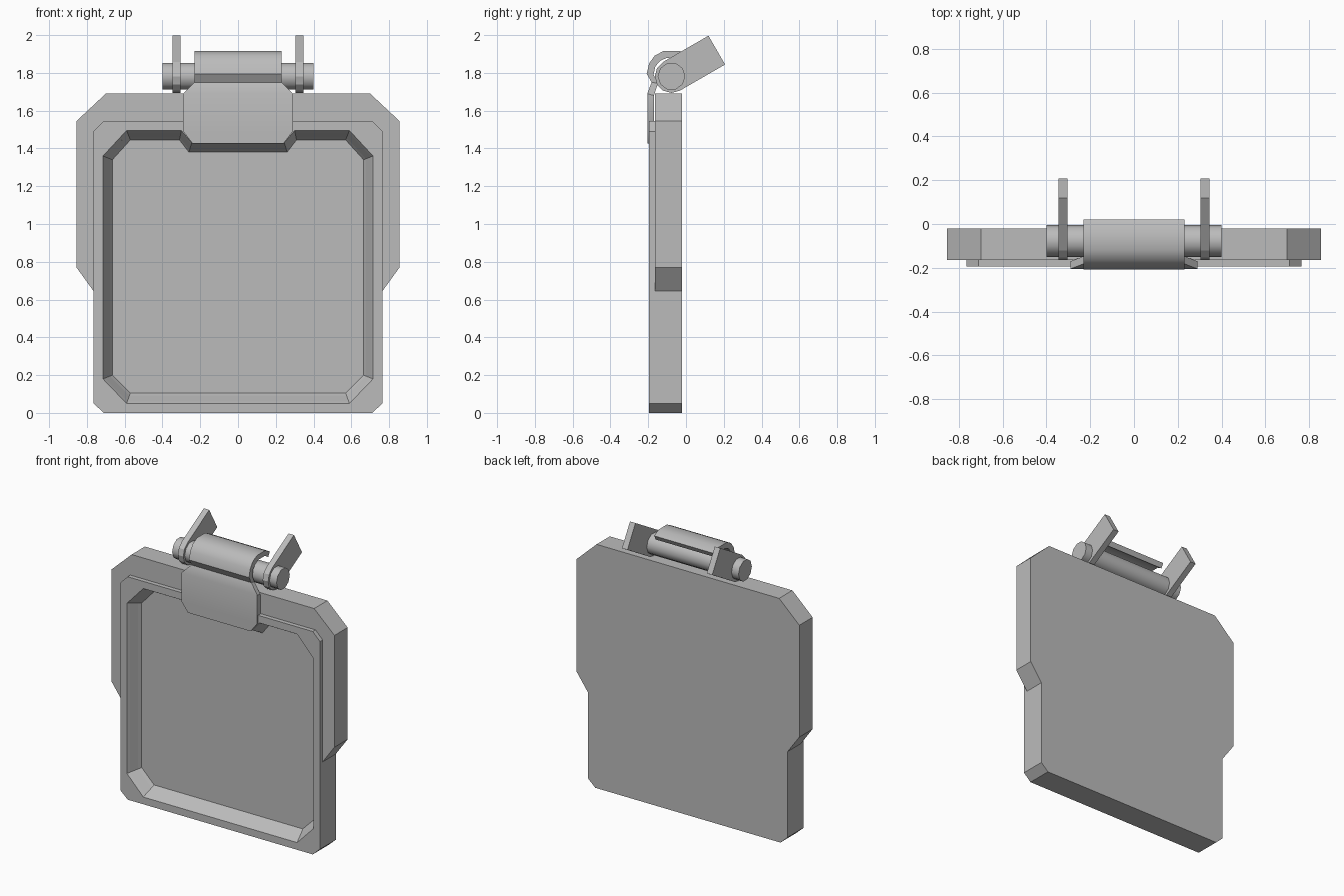
import bpy, bmesh, math

cube = bpy.data.objects.get("Cube")
if cube:
    bpy.data.objects.remove(cube, do_unlink=True)

grey = bpy.data.materials.new("plain grey")
grey.use_nodes = True
colour = (0.5, 0.5, 0.5, 1)
grey.diffuse_color = colour
grey.node_tree.nodes["Principled BSDF"].inputs["Base Color"].default_value = colour


def loft(name, loops, smooth=False):
    """Skin a row of matching closed loops and cap both ends."""
    bm = bmesh.new()
    rings = [[bm.verts.new(p) for p in loop] for loop in loops]
    n = len(rings[0])
    for a, b in zip(rings, rings[1:]):
        for i in range(n):
            j = (i + 1) % n
            bm.faces.new((a[i], a[j], b[j], b[i]))
    bm.faces.new(rings[0])
    bm.faces.new(rings[-1])
    bmesh.ops.recalc_face_normals(bm, faces=bm.faces)
    mesh = bpy.data.meshes.new(name)
    bm.to_mesh(mesh)
    bm.free()
    mesh.materials.append(grey)
    obj = bpy.data.objects.new(name, mesh)
    bpy.context.collection.objects.link(obj)
    if smooth:
        activate(obj)
        bpy.ops.object.shade_smooth_by_angle(angle=math.radians(40))
    return obj


def activate(obj):
    bpy.ops.object.select_all(action='DESELECT')
    obj.select_set(True)
    bpy.context.view_layer.objects.active = obj


def mirrored(half):
    """Close a right-hand outline with its reflection in x."""
    return half + [(-x, z) for x, z in reversed(half)]


def at_depth(outline, y):
    return [(x, y, z) for x, z in outline]


def cut(obj, cutter):
    mod = obj.modifiers.new("recess", 'BOOLEAN')
    mod.operation = 'DIFFERENCE'
    mod.solver = 'EXACT'
    mod.object = cutter
    activate(obj)
    bpy.ops.object.modifier_apply(modifier=mod.name)


# Back slab with wide shoulders, and raised frame in front of it
slab = mirrored([(0.70, 1.69), (0.855, 1.545), (0.855, 0.77),
                 (0.765, 0.645), (0.765, 0.05), (0.71, 0)])
frame = mirrored([(0.71, 1.545), (0.765, 1.49), (0.765, 0.05), (0.71, 0)])
back_slab = loft("back_slab", [at_depth(slab, y) for y in (-0.165, -0.02)])
front_frame = loft("front_frame", [at_depth(frame, y) for y in (-0.195, -0.165)])

# Notched recess with stepped sloping walls
rim = mirrored([(0.245, 1.43), (0.30, 1.495), (0.59, 1.495), (0.715, 1.36),
                (0.715, 0.18), (0.59, 0.05)])
floor = mirrored([(0.26, 1.38), (0.31, 1.445), (0.57, 1.445), (0.665, 1.34),
                  (0.665, 0.20), (0.57, 0.105)])
steps = [(0, -0.26), (0, -0.195), (0.2, -0.178), (0.75, -0.125), (1, -0.105)]
loops = []
for t, y in steps:
    loops.append([(a + (c - a) * t, y, b + (d - b) * t)
                  for (a, b), (c, d) in zip(rim, floor)])
cutter = loft("recess_cutter", loops)
cutter.hide_render = True
cut(back_slab, cutter)
cut(front_frame, cutter)
bpy.data.objects.remove(cutter, do_unlink=True)

# Bent clip: half width, outer y and z, inner y and z
clip = [(0.24, -0.205, 1.425, -0.17, 1.425),
        (0.29, -0.205, 1.49, -0.17, 1.49),
        (0.29, -0.205, 1.69, -0.17, 1.68),
        (0.23, -0.182, 1.75, -0.148, 1.745),
        (0.23, -0.208, 1.795, -0.172, 1.79),
        (0.23, -0.195, 1.85, -0.162, 1.835),
        (0.23, -0.165, 1.892, -0.135, 1.865),
        (0.23, -0.12, 1.915, -0.10, 1.88),
        (0.23, -0.03, 1.915, -0.035, 1.88),
        (0.23, 0.02, 1.89, 0.003, 1.858)]
loft("clip", [[(-w, y, z), (w, y, z), (w, v, u), (-w, v, u)]
              for w, y, z, v, u in clip], smooth=True)

# Hinge pin
PIN_Y, PIN_Z = -0.077, 1.782


def around_pin(radius, degrees):
    a = math.radians(degrees)
    return PIN_Y + radius * math.cos(a), PIN_Z + radius * math.sin(a)


circle = [around_pin(0.073, 36 * i) for i in range(10)]
loft("hinge_pin", [[(x, y, z) for y, z in circle] for x in (-0.40, 0.40)], smooth=True)

# Pair of tilted lugs, rounded around the pin
tilt, half_width, reach = 30, 0.088, 0.277
lug = [around_pin(half_width, tilt + 90 + 30 * i) for i in range(7)]
dy = reach * math.cos(math.radians(tilt))
dz = reach * math.sin(math.radians(tilt))
lug += [(lug[-1][0] + dy, lug[-1][1] + dz), (lug[0][0] + dy, lug[0][1] + dz)]
for side, x in (("left", 0.325), ("right", -0.325)):
    loft(side + "_lug", [[(x + e, y, z) for y, z in lug] for e in (-0.021, 0.021)])
